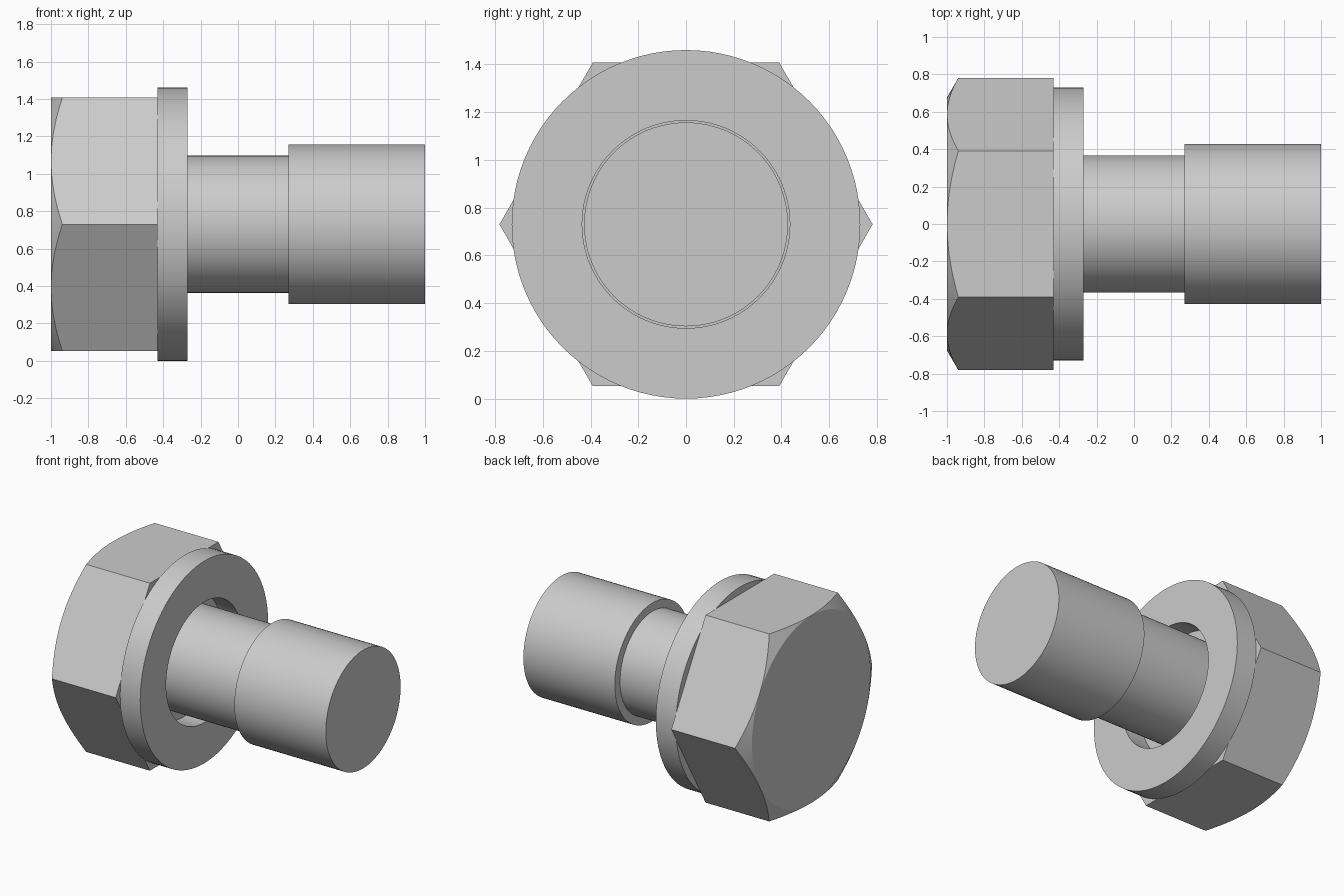
import bpy, bmesh, math

AXIS_Z = 0.73          # height of the bolt axis
SEGMENTS = 96

if "Cube" in bpy.data.objects:
    bpy.data.objects.remove(bpy.data.objects["Cube"], do_unlink=True)

steel = bpy.data.materials.new("steel_grey")
steel.use_nodes = True
steel.diffuse_color = (0.6, 0.6, 0.6, 1)
steel.node_tree.nodes["Principled BSDF"].inputs["Base Color"].default_value = steel.diffuse_color


def finish(bm, name):
    """Turn a bmesh into a named steel part with sharp edges kept."""
    bmesh.ops.recalc_face_normals(bm, faces=bm.faces)
    mesh = bpy.data.meshes.new(name)
    bm.to_mesh(mesh)
    bm.free()
    mesh.materials.append(steel)
    part = bpy.data.objects.new(name, mesh)
    part.location.z = AXIS_Z
    bpy.context.collection.objects.link(part)
    bpy.ops.object.select_all(action="DESELECT")
    part.select_set(True)
    bpy.context.view_layer.objects.active = part
    bpy.ops.object.shade_smooth_by_angle(angle=math.radians(20))


def ring(bm, x, radius):
    """Circle of vertices around the x axis."""
    angles = [2 * math.pi * i / SEGMENTS for i in range(SEGMENTS)]
    return [bm.verts.new((x, radius * math.cos(a), radius * math.sin(a))) for a in angles]


def bridge(bm, a, b):
    for i in range(len(a)):
        j = (i + 1) % len(a)
        bm.faces.new((a[i], a[j], b[j], b[i]))


def turned(name, profile, closed):
    """Revolve (x, radius) points; open profiles get end caps."""
    bm = bmesh.new()
    rings = [ring(bm, x, r) for x, r in profile]
    for a, b in zip(rings, rings[1:]):
        bridge(bm, a, b)
    if closed:
        bridge(bm, rings[-1], rings[0])
    else:
        bm.faces.new(rings[0])
        bm.faces.new(rings[-1])
    finish(bm, name)


def hex_head(name, x_top, x_base, apothem, chamfer_slope):
    """Hexagonal prism with its outer end turned to a shallow cone."""
    bm = bmesh.new()
    cap = ring(bm, x_top, apothem - 0.001)
    side = SEGMENTS // 6
    edge, base = [], []
    for i in range(SEGMENTS):
        a = 2 * math.pi * i / SEGMENTS
        r = apothem / math.cos(a % (math.pi / 3) - math.pi / 6)
        y, z = r * math.cos(a), r * math.sin(a)
        edge.append(bm.verts.new((x_top + (r - apothem + 0.001) * chamfer_slope, y, z)))
        if i % side == 0:
            base.append(bm.verts.new((x_base, y, z)))
    bm.faces.new(cap)
    bm.faces.new(base)
    bridge(bm, cap, edge)
    # Six flats, each bounded by its curved chamfer edge
    for k in range(6):
        curve = [edge[(k * side + i) % SEGMENTS] for i in range(side + 1)]
        bm.faces.new(curve + [base[(k + 1) % 6], base[k]])
    finish(bm, name)


hex_head("hex_head", -1.0, -0.43, 0.677, 0.577)
turned("washer", [(-0.43, 0.435), (-0.43, 0.73), (-0.27, 0.73), (-0.27, 0.435)], True)
turned("shank", [(-0.43, 0.367), (0.27, 0.367), (0.27, 0.427), (1.0, 0.427)], False)
